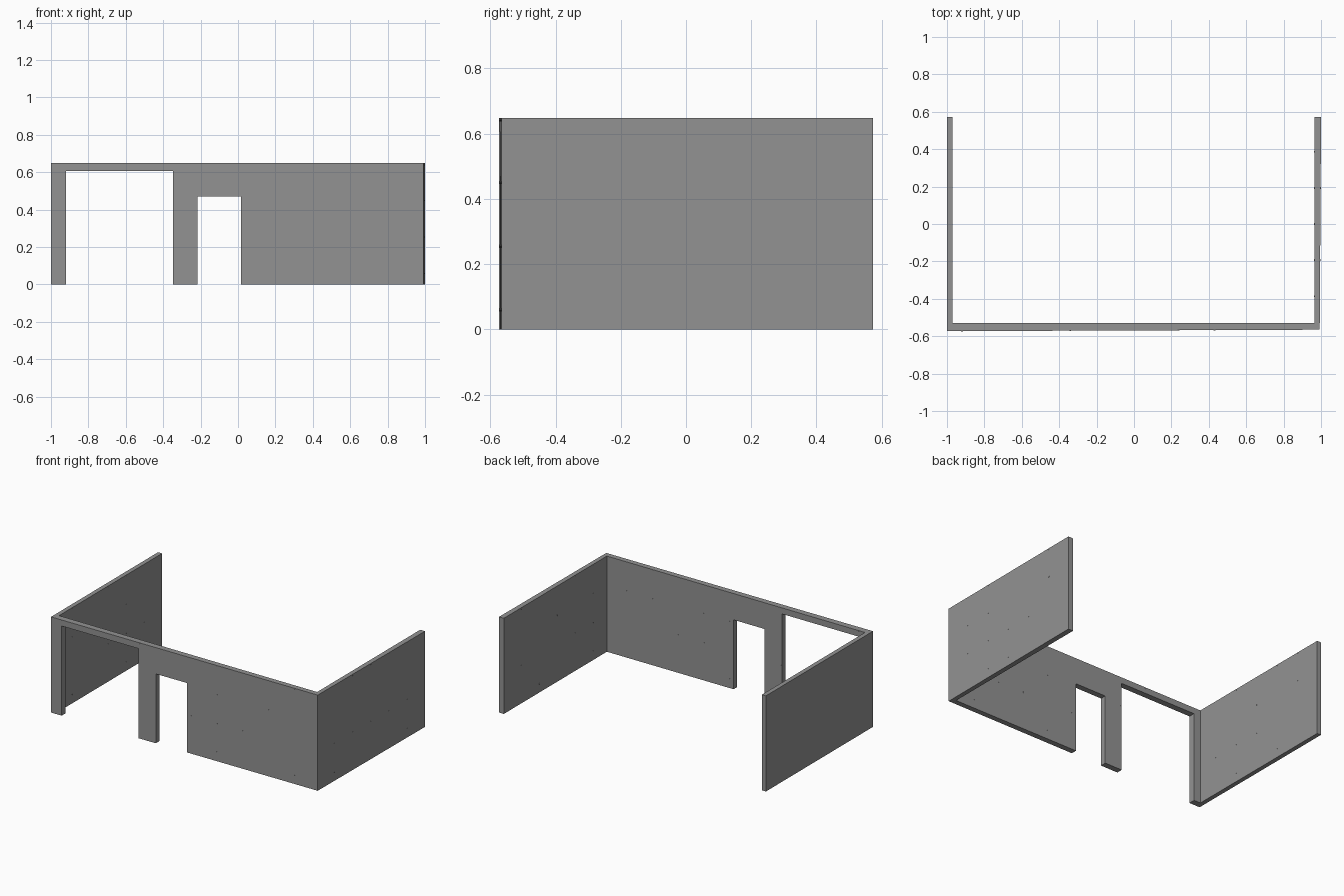
import bpy, bmesh

if "Cube" in bpy.data.objects:
    bpy.data.objects.remove(bpy.data.objects["Cube"])

grey = bpy.data.materials.new("wall grey")
grey.diffuse_color = (0.29, 0.29, 0.29, 1)
grey.use_nodes = True
grey.node_tree.nodes["Principled BSDF"].inputs["Base Color"].default_value = grey.diffuse_color
H = 0.648
BACK = 0.573
INNER = -0.53            # inner face of the front wall


def front_y(x):          # outer face of the front wall is very slightly skewed
    return -0.569 + 0.004 * x


def right_x(y):          # outer face of the right wall splays out slightly
    return 0.9965 + 0.0035 * y / BACK


def solid(name, side_a, side_b):
    """Closed prism between two matching outlines."""
    bm = bmesh.new()
    a = [bm.verts.new(p) for p in side_a]
    b = [bm.verts.new(p) for p in side_b]
    bm.faces.new(a)
    bm.faces.new(b[::-1])
    for i in range(len(a)):
        j = (i + 1) % len(a)
        bm.faces.new((a[j], a[i], b[i], b[j]))
    bmesh.ops.recalc_face_normals(bm, faces=bm.faces)
    me = bpy.data.meshes.new(name)
    bm.to_mesh(me)
    bm.free()
    me.materials.append(grey)
    ob = bpy.data.objects.new(name, me)
    bpy.context.collection.objects.link(ob)
    return ob


# Front wall with a wide opening and a doorway
XR = right_x(-BACK)
outline = [(-1, 0), (-0.92, 0), (-0.92, 0.607), (-0.347, 0.607), (-0.347, 0),
           (-0.217, 0), (-0.217, 0.47), (0.015, 0.47), (0.015, 0), (XR, 0),
           (XR, H), (-1, H)]
solid("front_wall", [(x, front_y(x), z) for x, z in outline],
      [(x, INNER, z) for x, z in outline])

# Side walls
for name, outer, inner in (("left_wall", lambda y: -1, -0.97),
                           ("right_wall", right_x, 0.964)):
    plan = [(outer(INNER), INNER), (outer(BACK), BACK), (inner, BACK), (inner, INNER)]
    solid(name, [(x, y, 0) for x, y in plan], [(x, y, H) for x, y in plan])

# Tiny tie pins passing through the walls on a regular grid
R, STEP, PROUD = 0.005, 0.193, 0.0008
ROWS = [0.06, 0.255, 0.45, 0.642]
DIAMOND = [(R, 0), (0, R), (-R, 0), (0, -R)]
for k in range(-2, 3):
    y = k * STEP
    for z in ROWS:
        for name, x0, x1 in (("left_wall_tie", -1, -0.97),
                             ("right_wall_tie", 0.964, right_x(y))):
            lo = max(x0 - PROUD, -1)
            hi = min(x1 + PROUD, 1)
            solid(name, [(lo, y + u, z + v) for u, v in DIAMOND],
                  [(hi, y + u, z + v) for u, v in DIAMOND])
for k in range(10):
    x = -0.92 + k * STEP
    for z in ROWS:
        in_gate = x < -0.35 and z < 0.62
        in_door = -0.22 < x < 0.02 and z < 0.48
        if not (in_gate or in_door):
            solid("front_wall_tie",
                  [(x + u, front_y(x) - PROUD, z + v) for u, v in DIAMOND],
                  [(x + u, INNER + PROUD, z + v) for u, v in DIAMOND])
